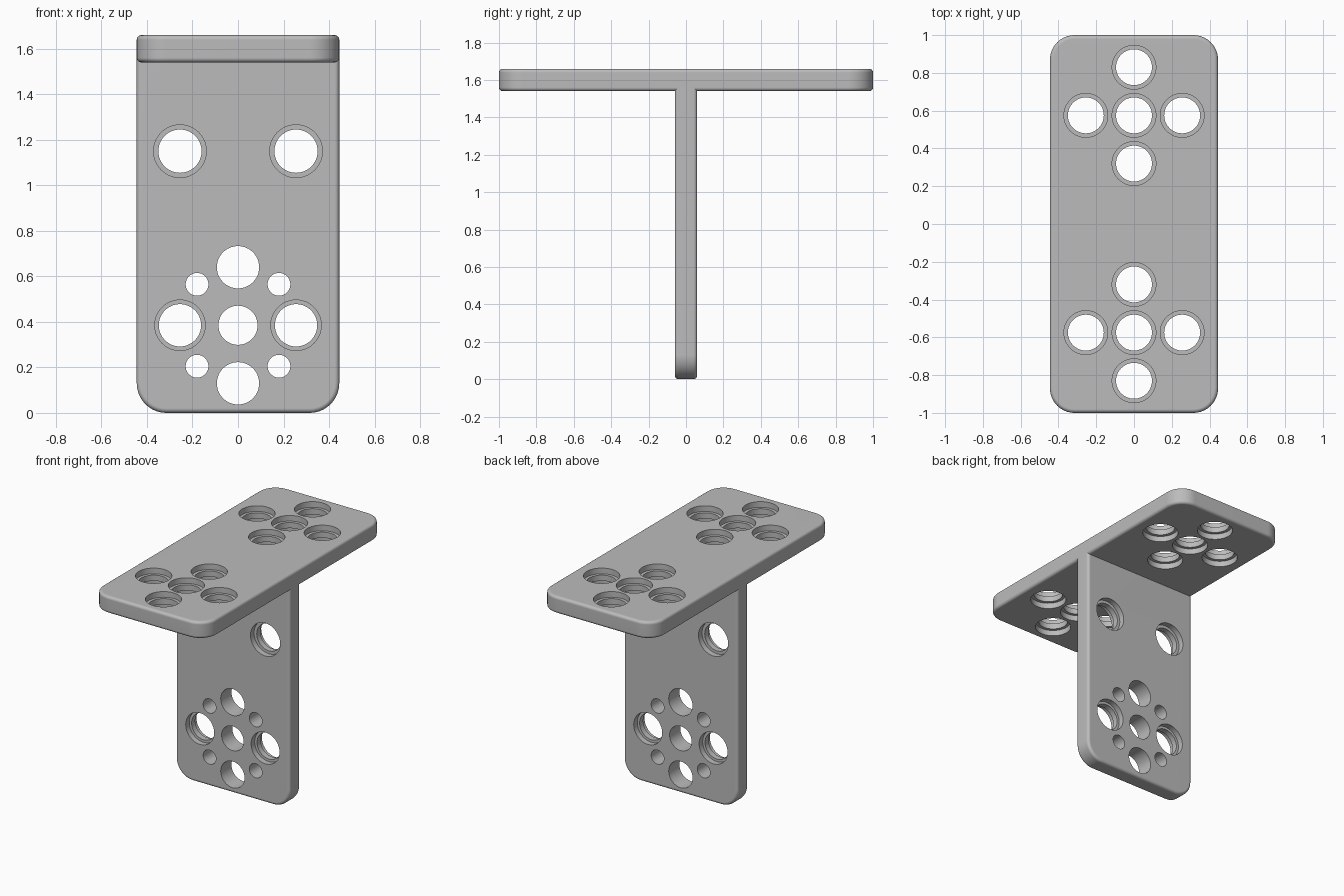
import bpy
import bmesh
import math
from mathutils import Matrix, Vector

old = bpy.data.objects.get("Cube")
if old:
    bpy.data.objects.remove(old, do_unlink=True)

HALF_W = 0.445   # half width shared by both plates
THICK = 0.12     # plate thickness
CORNER = 0.13    # outline corner radius
EDGE = 0.02      # softened rim

metal = bpy.data.materials.new("light grey metal")
metal.use_nodes = True
GREY = (0.5, 0.5, 0.5, 1)
metal.diffuse_color = GREY
metal.node_tree.nodes["Principled BSDF"].inputs["Base Color"].default_value = GREY


def new_object(name, bm, matrix):
    bmesh.ops.transform(bm, matrix=matrix, verts=bm.verts)
    bmesh.ops.recalc_face_normals(bm, faces=bm.faces)
    mesh = bpy.data.meshes.new(name)
    bm.to_mesh(mesh)
    bm.free()
    mesh.materials.append(metal)
    obj = bpy.data.objects.new(name, mesh)
    bpy.context.collection.objects.link(obj)
    return obj


def slab(length, square_end):
    """Flat plate in local XY with rounded corners; +Y end may stay square."""
    bm = bmesh.new()
    bmesh.ops.create_cube(bm, size=1)
    bmesh.ops.scale(bm, vec=(2 * HALF_W, length, THICK), verts=bm.verts)
    top_y = length / 2 - 1e-4

    def at_square_end(e):
        return square_end and all(v.co.y > top_y for v in e.verts)

    uprights = [e for e in bm.edges
                if abs(e.verts[0].co.z - e.verts[1].co.z) > THICK / 2
                and not at_square_end(e)]
    bmesh.ops.bevel(bm, geom=uprights, offset=CORNER, segments=10,
                    profile=0.5, affect='EDGES')
    rim = [e for e in bm.edges
           if abs(e.verts[0].co.z - e.verts[1].co.z) < 1e-4
           and not at_square_end(e)]
    bmesh.ops.bevel(bm, geom=rim, offset=EDGE, segments=4,
                    profile=0.5, affect='EDGES')
    return bm


def add_hole(bm, x, y, radius, step=0.0):
    """Solid of revolution: plain bore, or bore recessed from both sides."""
    out, ledge = THICK, THICK / 2 - 0.04
    wide = radius + step
    profile = [(radius, -out), (radius, out)]
    if step:
        profile = [(wide, -out), (wide, -ledge), (radius, -ledge),
                   (radius, ledge), (wide, ledge), (wide, out)]
    n = 48
    rings = [[bm.verts.new((x + r * math.cos(math.tau * i / n),
                            y + r * math.sin(math.tau * i / n), z))
              for i in range(n)] for r, z in profile]
    for a, b in zip(rings, rings[1:]):
        for i in range(n):
            j = (i + 1) % n
            bm.faces.new((a[i], a[j], b[j], b[i]))
    bm.faces.new(rings[0][::-1])
    bm.faces.new(rings[-1])


def make_plate(name, length, square_end, holes, matrix):
    plate = new_object(name, slab(length, square_end), matrix)
    bm = bmesh.new()
    for hole in holes:
        add_hole(bm, *hole)
    cutter = new_object(name + "_cutter", bm, matrix)
    cutter.hide_render = True
    cut = plate.modifiers.new("holes", 'BOOLEAN')
    cut.operation, cut.solver, cut.object = 'DIFFERENCE', 'EXACT', cutter
    bpy.ops.object.select_all(action='DESELECT')
    plate.select_set(True)
    bpy.context.view_layer.objects.active = plate
    bpy.ops.object.modifier_apply(modifier=cut.name)
    bpy.data.objects.remove(cutter, do_unlink=True)
    bpy.ops.object.shade_smooth_by_angle(angle=math.radians(30))
    weights = plate.modifiers.new("flat_face_normals", 'WEIGHTED_NORMAL')
    weights.keep_sharp = True
    return plate


# Top plate: a cross of five recessed holes at each end
SPACING = 0.255
cross = [(0, 0), (1, 0), (-1, 0), (0, 1), (0, -1)]
top_holes = [(dx * SPACING, side * 0.575 + dy * SPACING, 0.095, 0.021)
             for side in (-1, 1) for dx, dy in cross]
make_plate("top_plate", 2.0, False, top_holes,
           Matrix.Translation((0, 0, 1.60)))

# Upright plate: its square end sinks into the softened rim of the top plate
HEIGHT = 1.56
MID = HEIGHT / 2
HUB = 0.385 - MID
web_holes = [(0, HUB, 0.086)]
for s in (-1, 1):
    web_holes += [(s * SPACING, 1.15 - MID, 0.095, 0.021),
                  (s * SPACING, HUB, 0.093, 0.018),
                  (0, HUB + s * SPACING, 0.093)]
    web_holes += [(s * 0.18, HUB + t * 0.18, 0.05) for t in (-1, 1)]
stand_up = Matrix.Translation(Vector((0, 0, MID))) @ Matrix.Rotation(math.pi / 2, 4, 'X')
make_plate("upright_plate", HEIGHT, True, web_holes, stand_up)
